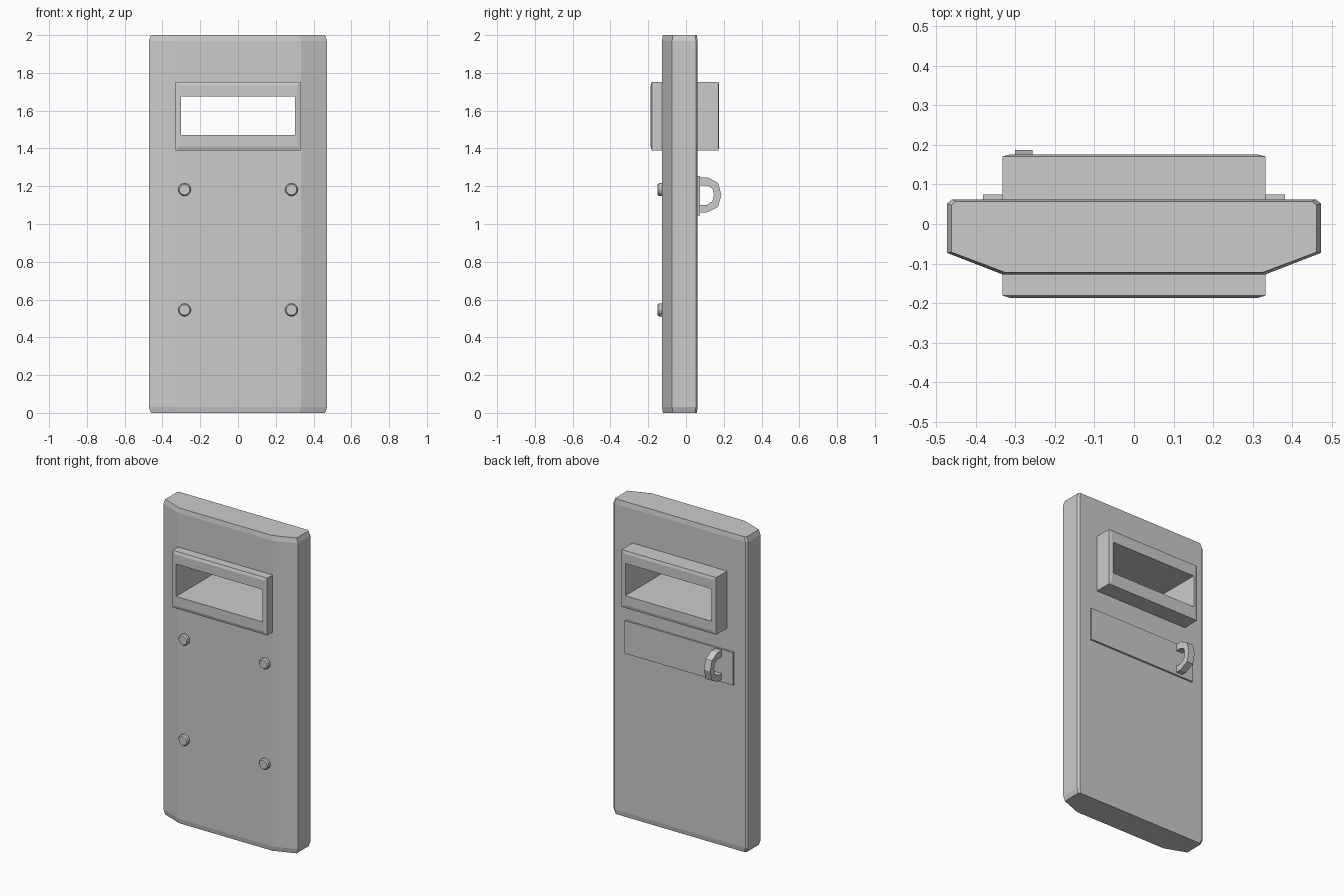
import bpy, bmesh
from math import sin, cos, tau

if "Cube" in bpy.data.objects:
    bpy.data.objects.remove(bpy.data.objects["Cube"])


def loft(name, rings, cyclic=False):
    """Skin a list of equal-length point rings; cap the ends unless cyclic."""
    bm = bmesh.new()
    loops = [[bm.verts.new(p) for p in r] for r in rings]
    pairs = list(zip(loops, loops[1:]))
    if cyclic:
        pairs.append((loops[-1], loops[0]))
    else:
        bm.faces.new(loops[0])
        bm.faces.new(loops[-1])
    for a, b in pairs:
        n = len(a)
        for i in range(n):
            j = (i + 1) % n
            bm.faces.new((a[i], a[j], b[j], b[i]))
    bmesh.ops.recalc_face_normals(bm, faces=bm.faces)
    mesh = bpy.data.meshes.new(name)
    bm.to_mesh(mesh)
    bm.free()
    obj = bpy.data.objects.new(name, mesh)
    bpy.context.collection.objects.link(obj)
    return obj


def rect(x, z0, z1, y):
    return [(-x, y, z0), (x, y, z0), (x, y, z1), (-x, y, z1)]


# Shield body: mirrored plan profile, slightly inset at top and bottom
half = [(0.46, 0.062), (0.472, 0.052), (0.472, -0.073), (0.333, -0.127)]
plan = half + [(-x, y) for x, y in reversed(half)]
body = loft("shield_body", [
    [(x * s, -0.032 + (y + 0.032) * t, z) for x, y in plan]
    for z, s, t in ((0, 0.977, 0.95), (0.03, 1, 1), (1.97, 1, 1), (2, 0.977, 0.95))])

# Viewing slot cut through the body
cutter = loft("slot_cutter", [rect(0.31, 1.46, 1.685, y) for y in (-0.3, 0.3)])
cutter.hide_render = True
mod = body.modifiers.new("slot", 'BOOLEAN')
mod.operation = 'DIFFERENCE'
mod.solver = 'EXACT'
mod.object = cutter
bpy.context.view_layer.objects.active = body
bpy.ops.object.modifier_apply(modifier=mod.name)
bpy.data.objects.remove(cutter)

# Window frame: tunnel standing proud of both faces
loft("window_frame", [
    rect(0.303, 1.47, 1.675, -0.187),
    rect(0.312, 1.41, 1.735, -0.187),
    rect(0.332, 1.39, 1.753, -0.181),
    rect(0.332, 1.39, 1.753, 0.171),
    rect(0.312, 1.41, 1.735, 0.176),
    rect(0.303, 1.47, 1.675, 0.176)], cyclic=True)

# Front bolts
for x in (-0.283, 0.283):
    for z in (1.182, 0.545):
        loft("bolt", [
            [(x + r * cos(tau * i / 12), y, z + r * sin(tau * i / 12)) for i in range(12)]
            for r, y in ((0.034, -0.12), (0.034, -0.143), (0.028, -0.151))])

# Back plate behind the grip
loft("grip_plate", [rect(0.381, 1.045, 1.253, y) for y in (0.055, 0.074)])

# Grip: angular loop, outer and inner (y, z) outlines swept across x
outer = [(0.065, 1.247), (0.116, 1.247), (0.17, 1.217), (0.187, 1.155),
         (0.17, 1.09), (0.11, 1.061), (0.065, 1.061)]
inner = [(0.065, 1.205), (0.11, 1.205), (0.14, 1.188), (0.148, 1.155),
         (0.14, 1.12), (0.107, 1.1), (0.065, 1.1)]
xa, xb = -0.301, -0.257
loft("grip_handle", [
    [(xa, *o), (xb, *o), (xb, *i), (xa, *i)] for o, i in zip(outer, inner)])
